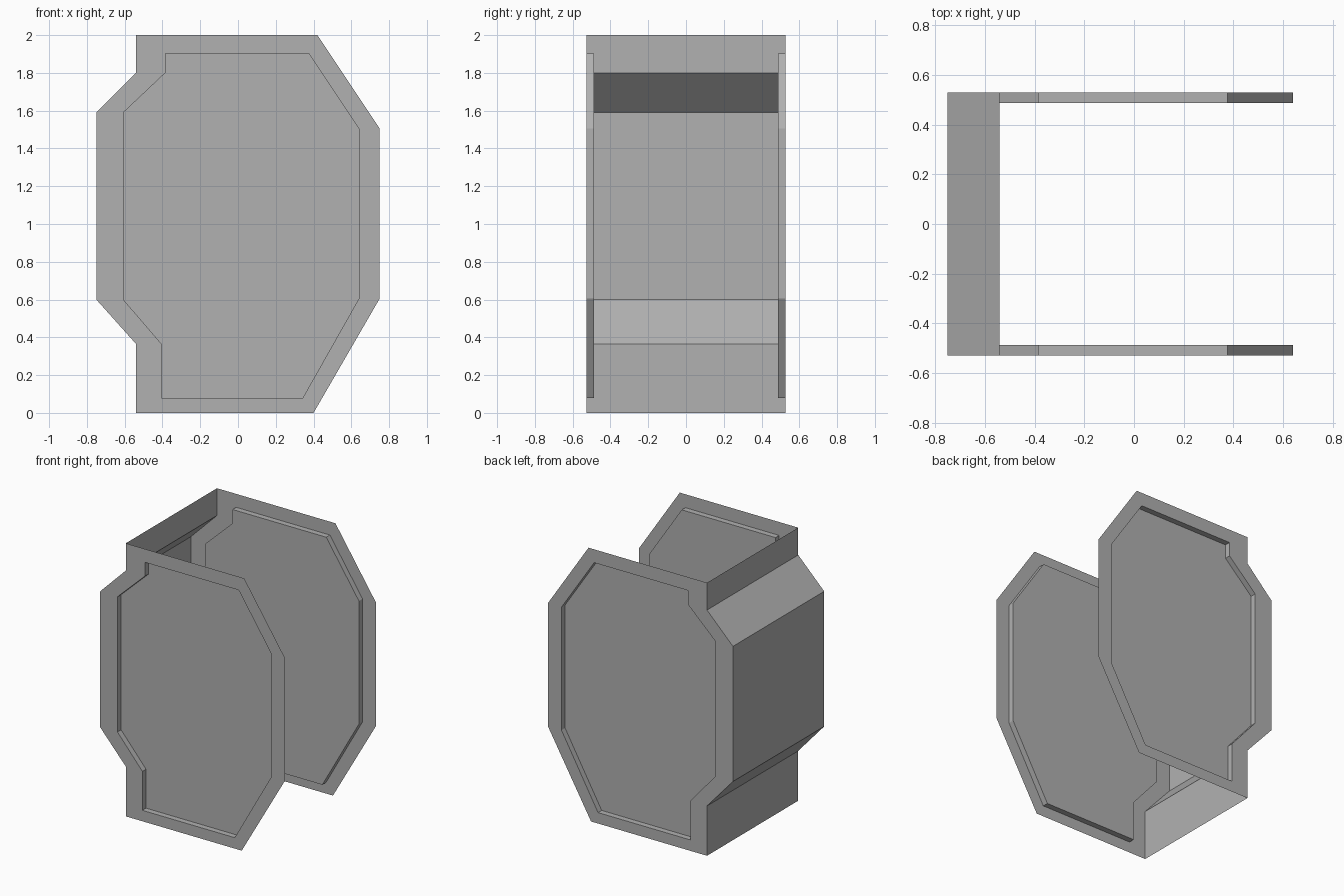
import bpy, bmesh

if "Cube" in bpy.data.objects:
    bpy.data.objects.remove(bpy.data.objects["Cube"])

HALF = 0.528      # rim plane, distance from the centre
RECESS = 0.486    # sunken panel plane

# Matching outlines in x, z (counter-clockwise seen from the front)
OUTER = [(-0.54, 0), (0.40, 0), (0.75, 0.605), (0.75, 1.505), (0.42, 2),
         (-0.54, 2), (-0.54, 1.8), (-0.75, 1.59), (-0.75, 0.6), (-0.54, 0.365)]
INNER = [(-0.405, 0.08), (0.343, 0.08), (0.64, 0.605), (0.64, 1.505), (0.375, 1.902),
         (-0.385, 1.902), (-0.385, 1.8), (-0.607, 1.59), (-0.607, 0.6), (-0.405, 0.365)]

grey = bpy.data.materials.new("dark_grey")
grey.diffuse_color = (0.44, 0.44, 0.44, 1)
grey.use_nodes = True
grey.node_tree.nodes["Principled BSDF"].inputs["Base Color"].default_value = grey.diffuse_color


def ring(bm, outline, y):
    return [bm.verts.new((x, y, z)) for x, z in outline]


def bridge(bm, a, b, closed=True):
    n = len(a)
    for i in range(n if closed else n - 1):
        j = (i + 1) % n
        bm.faces.new((a[i], a[j], b[j], b[i]))


def finish(bm, name):
    mesh = bpy.data.meshes.new(name)
    bm.to_mesh(mesh)
    bm.free()
    mesh.materials.append(grey)
    obj = bpy.data.objects.new(name, mesh)
    bpy.context.collection.objects.link(obj)
    return obj


# Side panels: flat rim, step wall and sunken panel, mirrored to the back
bm = bmesh.new()
rim = ring(bm, OUTER, -HALF)
lip = ring(bm, INNER, -HALF)
deep = ring(bm, INNER, -RECESS)
bridge(bm, rim, lip)
bridge(bm, lip, deep)
bm.faces.new(deep)
panels = finish(bm, "side_panels")
mirror = panels.modifiers.new("Mirror", 'MIRROR')
mirror.use_axis = (False, True, False)
mirror.use_mirror_merge = False

# Spine: single folded sheet joining the panels along their left edge
bm = bmesh.new()
path = OUTER[5:] + OUTER[:1]
bridge(bm, ring(bm, path, HALF), ring(bm, path, -HALF), closed=False)
bmesh.ops.reverse_faces(bm, faces=bm.faces[:])
finish(bm, "spine_sheet")
